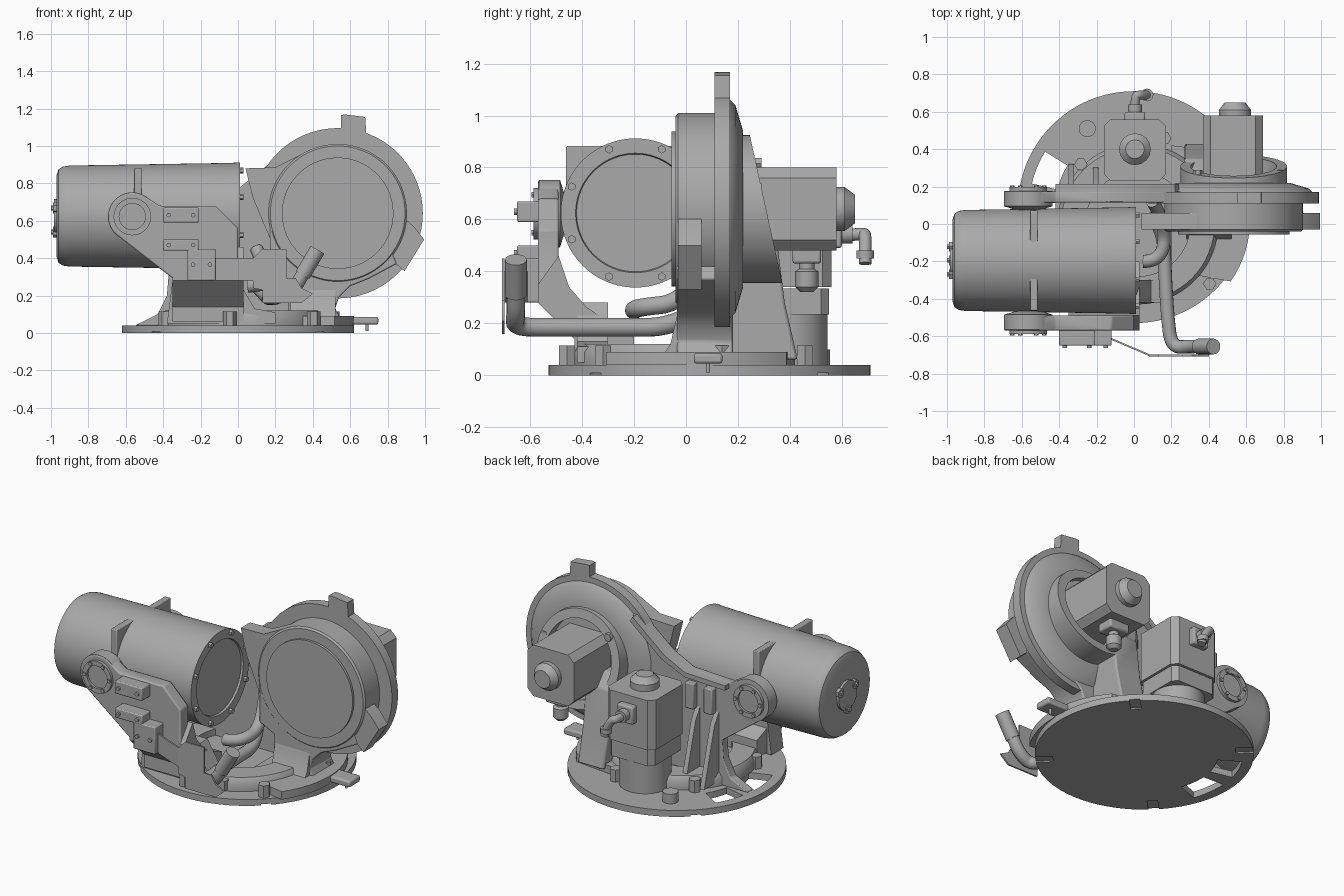
import bpy, bmesh, math
from mathutils import Vector, Matrix

old = bpy.data.objects.get("Cube")
if old:
    bpy.data.objects.remove(old)

grey = bpy.data.materials.new("machine_grey")
grey.use_nodes = True
grey.diffuse_color = (0.4, 0.4, 0.4, 1)
grey.node_tree.nodes["Principled BSDF"].inputs["Base Color"].default_value = (0.4, 0.4, 0.4, 1)

ROT = {"x": Matrix.Rotation(math.pi / 2, 4, "Y"),
       "y": Matrix.Rotation(-math.pi / 2, 4, "X"), "z": Matrix.Identity(4)}


def finish(name, bm, bevel=0):
    bmesh.ops.recalc_face_normals(bm, faces=bm.faces)
    mesh = bpy.data.meshes.new(name)
    bm.to_mesh(mesh)
    bm.free()
    ob = bpy.data.objects.new(name, mesh)
    bpy.context.collection.objects.link(ob)
    mesh.materials.append(grey)
    if bevel:
        mod = ob.modifiers.new("edge", "BEVEL")
        mod.width, mod.segments, mod.limit_method = bevel, 2, "ANGLE"
    return ob


def prism(name, pts, axis, a, b, bevel=0):
    """Extrude a 2D outline along an axis from a to b."""
    place = {"x": lambda u, v, w: (w, u, v), "y": lambda u, v, w: (u, w, v),
             "z": lambda u, v, w: (u, v, w)}[axis]
    bm = bmesh.new()
    face = bm.faces.new([bm.verts.new(place(u, v, a)) for u, v in pts])
    ext = bmesh.ops.extrude_face_region(bm, geom=[face])["geom"]
    shift = Vector(place(0, 0, b - a))
    bmesh.ops.translate(bm, vec=shift, verts=[g for g in ext if isinstance(g, bmesh.types.BMVert)])
    return finish(name, bm, bevel)


def box(name, lo, hi, bevel=0):
    return prism(name, [(lo[0], lo[1]), (hi[0], lo[1]), (hi[0], hi[1]), (lo[0], hi[1])],
                 "z", lo[2], hi[2], bevel)


def lathe(name, profile, axis, at, seg=64):
    """Spin (radius, height) points about an axis through a point."""
    bm = bmesh.new()
    vs = [bm.verts.new((r, 0, h)) for r, h in profile]
    for p, q in zip(vs, vs[1:]):
        bm.edges.new((p, q))
    bmesh.ops.spin(bm, geom=bm.verts[:] + bm.edges[:], cent=(0, 0, 0), axis=(0, 0, 1),
                   angle=math.tau, steps=seg, use_duplicate=False)
    bmesh.ops.remove_doubles(bm, verts=bm.verts, dist=1e-5)
    bmesh.ops.transform(bm, matrix=Matrix.Translation(at) @ ROT[axis], verts=bm.verts)
    return finish(name, bm)


def disc(name, r, a, b, axis, at, seg=48):
    return lathe(name, [(0, a), (r, a), (r, b), (0, b)], axis, at, seg)


def bolts(name, count, ring, r, a, b, axis, at, start=0):
    """A ring of hexagon bolt heads."""
    for i in range(count):
        t = start + math.tau * i / count
        off = ROT[axis] @ Vector((ring * math.cos(t), ring * math.sin(t), 0))
        disc(f"{name}_{i}", r, a, b, axis, Vector(at) + off, 6)


def tube(name, pts, r):
    cu = bpy.data.curves.new(name, "CURVE")
    cu.dimensions, cu.bevel_depth, cu.use_fill_caps = "3D", r, True
    cu.bevel_resolution = 6
    sp = cu.splines.new("NURBS")
    sp.points.add(len(pts) - 1)
    for p, co in zip(sp.points, pts):
        p.co = (*co, 1)
    sp.use_endpoint_u, sp.order_u = True, 3
    ob = bpy.data.objects.new(name, cu)
    bpy.context.collection.objects.link(ob)
    cu.materials.append(grey)


def cut(target, cutter):
    cutter.hide_render = True
    cutter.hide_set(True)
    mod = target.modifiers.new("cut", "BOOLEAN")
    mod.object, mod.operation, mod.solver = cutter, "DIFFERENCE", "EXACT"


def arc(cx, cy, r, a, b, n=40):
    return [(cx + r * math.cos(math.radians(a + (b - a) * i / n)),
             cy + r * math.sin(math.radians(a + (b - a) * i / n))) for i in range(n + 1)]


# Base plate with two windows and four underside slots
BC = (0, 0.09, 0)
base = disc("base_plate", 0.62, 0, 0.04, "z", BC, 96)
for i, (a, b) in enumerate([(148, 167), (177, 200)]):
    ring = arc(0, 0.09, 0.56, a, b, 8) + arc(0, 0.09, 0.42, b, a, 8)
    cut(base, prism(f"window_cutter_{i}", ring, "z", -0.1, 0.2))
for i in range(4):
    t = math.radians(45 + 90 * i)
    d, n = Vector((math.cos(t), math.sin(t))), Vector((-math.sin(t), math.cos(t)))
    c = Vector((0, 0.09))
    cut(base, prism(f"slot_cutter_{i}", [c + d * u + n * v for u, v in
        [(0.52, -0.03), (0.7, -0.03), (0.7, 0.03), (0.52, 0.03)]], "z", -0.1, 0.008))
lathe("turning_ring", [(0.28, 0.04), (0.43, 0.04), (0.43, 0.09), (0.41, 0.12), (0.28, 0.12), (0.28, 0.04)],
      "z", (0.02, 0, 0))
disc("ring_floor", 0.3, 0.04, 0.08, "z", (0.02, 0, 0))
bolts("ring_bolt", 6, 0.47, 0.035, 0.04, 0.115, "z", (0.06, 0, 0), 0.3)
box("stop_lug", (0.4, 0.03, 0.045), (0.75, 0.14, 0.085), 0.01)
disc("stop_pin", 0.008, 0.01, 0.06, "z", (0.69, 0.085, 0), 12)
prism("housing_foot", arc(0.05, 0.02, 0.57, -35, 40, 16) + [(0.2, 0.42), (0.2, -0.25)], "z", 0.04, 0.09)

# Balancer cylinder
CX = (0, -0.195, 0.625)
lathe("balancer_body", [(0, -0.97), (0.22, -0.97), (0.25, -0.96), (0.265, -0.935), (0.27, -0.9),
      (0.284, -0.04), (0.287, 0.012), (0.23, 0.012), (0.226, 0), (0, 0)], "x", CX, 96)
bolts("balancer_bolt", 8, 0.265, 0.016, 0, 0.03, "x", CX, math.pi / 8)
box("balancer_collar", (-0.555, -0.462, 0.6), (-0.515, 0.072, 0.882), 0.005)
disc("end_boss", 0.09, -0.985, -0.96, "x", CX)
bolts("end_boss_lobe", 3, 0.085, 0.03, -0.99, -0.96, "x", CX)
bolts("end_boss_bolt", 3, 0.085, 0.014, -1.0, -0.96, "x", CX)

# Trunnions on both sides of the cylinder
for side, s in (("front", -1), ("rear", 1)):
    at = (-0.565, -0.195, 0.622)
    lathe(f"{side}_trunnion", [(0, 0.25 * s), (0.13, 0.29 * s), (0.13, 0.37 * s), (0.1, 0.372 * s),
          (0.1, 0.392 * s), (0.07, 0.392 * s), (0.07, 0.378 * s), (0, 0.378 * s)], "y", at)
    bolts(f"{side}_trunnion_bolt", 6, 0.085, 0.012, min(s * 0.38, s * 0.4), max(s * 0.38, s * 0.4), "y", at)

# Front side frame with curved foot
prism("front_frame", arc(-0.565, 0.622, 0.13, 65, 225, 16) +
      [(-0.36, 0.3), (-0.33, 0.28), (0.03, 0.28), (0, 0.34), (0, 0.56), (-0.12, 0.68), (-0.42, 0.68)],
      "y", -0.57, -0.49, 0.008)
prism("front_foot", [(-0.57, 0.35), (-0.57, 0.28), (-0.43, 0.14), (-0.43, 0.06), (-0.2, 0.06), (-0.2, 0.17),
      (-0.3, 0.21), (-0.38, 0.26), (-0.45, 0.34), (-0.49, 0.46)], "x", -0.35, 0.03)
prism("front_foot_web", [(-0.38, 0.05), (-0.35, 0.28), (0, 0.28), (0.09, 0.13), (0.2, 0.11), (0.2, 0.05)],
      "y", -0.42, -0.3)

# Mounting pads and bent sheet bracket
for name, x0, x1, z0, z1 in (("upper_pad", -0.4, -0.21, 0.59, 0.67), ("middle_pad", -0.4, -0.21, 0.44, 0.5),
                             ("lower_pad", -0.27, -0.12, 0.28, 0.45)):
    box(name, (x0, -0.65, z0), (x1, -0.55, z1), 0.006)
    for x in (x0 + 0.03, x1 - 0.03):
        disc(f"{name}_bolt", 0.012, -0.662, -0.6, "y", (x, 0, (z0 + z1) / 2), 12)
prism("bracket_bend", [(-0.12, -0.62), (0.08, -0.705), (0.08, -0.695), (-0.12, -0.61)], "z", 0.28, 0.4)
prism("bracket_sheet", [(0.08, 0.4), (0.13, 0.45), (0.26, 0.45), (0.26, 0.29), (0.31, 0.29), (0.34, 0.24),
      (0.4, 0.21), (0.34, 0.16), (0.13, 0.16), (0.13, 0.23), (0.08, 0.24)], "y", -0.708, -0.698)

# Cable pipe
tube("cable_pipe", [(0.42, -0.655, 0.44), (0.36, -0.655, 0.34), (0.3, -0.655, 0.23), (0.2, -0.66, 0.185),
     (0.18, -0.5, 0.185), (0.165, -0.25, 0.185), (0.16, -0.05, 0.185), (0.1, 0.05, 0.25)], 0.036)
tube("pipe_sleeve", [(0.425, -0.655, 0.445), (0.39, -0.655, 0.385), (0.345, -0.655, 0.31)], 0.042)
tube("inner_hose", [(0.05, -0.2, 0.25), (0.15, -0.2, 0.26), (0.17, 0, 0.28), (0.1, 0.12, 0.45)], 0.035)

# Rear side frame joined to the gear housing flange
prism("rear_frame", arc(-0.565, 0.622, 0.13, 65, 225, 16) +
      [(-0.37, 0.32), (-0.38, 0.2), (-0.43, 0.1), (-0.55, 0.04), (0.5, 0.04), (0.5, 0.9), (0.22, 0.95),
       (0.1, 0.85), (0, 0.77), (-0.14, 0.7), (-0.42, 0.69)], "y", 0.115, 0.175, 0.006)
for i, x in enumerate((-0.33, -0.2)):
    box(f"rear_pad_{i}", (x, 0.17, 0.48), (x + 0.06, 0.215, 0.64), 0.006)
    prism(f"rear_rib_{i}", [(0.17, 0.5), (0.22, 0.42), (0.32, 0.06), (0.17, 0.06)], "x", x - 0.02, x + 0.01)
prism("rear_top_rim", [(-0.42, 0.66), (-0.14, 0.67), (0.02, 0.74), (0.24, 0.92), (0.22, 0.95), (0.1, 0.85),
      (0, 0.77), (-0.14, 0.7), (-0.42, 0.69)], "y", 0.17, 0.215)

# Gear housing
GC = (0.533, 0, 0.64)
disc("housing_flange", 0.455, 0.11, 0.17, "y", GC, 96)
lathe("housing_drum", [(0, -0.055), (0.298, -0.055), (0.298, -0.04), (0.36, -0.04), (0.37, -0.03),
      (0.37, 0.11), (0, 0.11)], "y", GC, 96)
lathe("housing_cone", [(0, 0.17), (0.42, 0.17), (0.4, 0.19), (0.3, 0.22), (0, 0.22)], "y", GC, 96)
prism("top_tab", [(0.55, 1.0), (0.55, 1.165), (0.57, 1.168), (0.68, 1.155), (0.69, 1.0)], "y", 0.11, 0.17)
prism("left_stop", [(0.04, 0.88), (0.2, 0.885), (0.35, 0.96), (0.4, 0.6), (0.25, 0.4), (0.19, 0.46),
      (0.08, 0.72)], "y", -0.03, 0.06)
prism("right_stop", [(0.7, 0.45), (0.8, 0.385), (0.85, 0.365), (0.89, 0.33), (0.995, 0.5), (0.94, 0.57),
      (0.88, 0.62)], "y", -0.03, 0.06)
prism("housing_pedestal", [(0.17, 0.6), (0.17, 0.33), (0.27, 0.28), (0.27, 0.05), (0.56, 0.05), (0.52, 0.13),
      (0.54, 0.19), (0.6, 0.25), (0.7, 0.29), (0.85, 0.37), (0.75, 0.6)], "y", -0.035, 0.18, 0.008)
prism("pedestal_flare", [(-0.1, 0.06), (-0.06, 0.12), (-0.03, 0.25), (0.1, 0.25), (0.1, 0.06)], "x", 0.28, 0.52)

# Slanted motor collar and its column
collar = lathe("motor_collar", [(0.23, 0.2), (0.285, 0.2), (0.285, 0.3), (0.23, 0.3), (0.23, 0.2)], "y", GC)
for v in collar.data.vertices:
    if v.co.y > 0.25:
        v.co.y = 0.37 - 0.22 * (v.co.z - 0.36)
bolts("collar_bolt", 3, 0.26, 0.025, 0.25, 0.29, "y", GC, -2.4)
prism("rear_column", [(0.17, 0.6), (0.28, 0.6), (0.35, 0.52), (0.38, 0.28), (0.43, 0.06), (0.17, 0.06)],
      "x", 0.27, 0.45, 0.01)


def chamfered(x0, x1, y0, y1, c):
    return [(x0 + c, y0), (x1 - c, y0), (x1, y0 + c), (x1, y1 - c),
            (x1 - c, y1), (x0 + c, y1), (x0, y1 - c), (x0, y0 + c)]


# Housing motor with plug and gland
prism("housing_motor", chamfered(0.37, 0.69, 0.48, 0.8, 0.04), "y", 0.2, 0.58)
lathe("motor_plug", [(0, 0.57), (0.085, 0.57), (0.085, 0.61), (0.055, 0.65), (0, 0.65)], "y", (0.54, 0, 0.64), 16)
box("motor_socket", (0.47, 0.41, 0.43), (0.61, 0.52, 0.49), 0.01)
lathe("motor_gland", [(0, 0.32), (0.025, 0.32), (0.045, 0.34), (0.045, 0.4), (0.03, 0.41), (0.03, 0.45)],
      "z", (0.54, 0.465, 0), 16)

# Turning motor standing on the ring
prism("turning_motor", chamfered(-0.16, 0.17, 0.23, 0.56, 0.035), "z", 0.34, 0.65)
prism("turning_motor_base", chamfered(-0.15, 0.16, 0.24, 0.55, 0.03), "z", 0.235, 0.335)
disc("turning_gearbox", 0.15, 0.04, 0.24, "z", (0.005, 0.395, 0))
lathe("turning_motor_plug", [(0, 0.64), (0.085, 0.64), (0.085, 0.69), (0.05, 0.725), (0, 0.725)],
      "z", (0.005, 0.4, 0), 16)
box("turning_socket", (-0.05, 0.55, 0.49), (0.06, 0.6, 0.6), 0.01)
disc("elbow_nut", 0.038, 0.59, 0.64, "y", (0.005, 0, 0.545), 12)
tube("elbow_fitting", [(0.005, 0.62, 0.54), (0.005, 0.685, 0.545), (0.03, 0.69, 0.54), (0.07, 0.69, 0.47),
     (0.08, 0.69, 0.43)], 0.024)
disc("elbow_ring", 0.034, 0.45, 0.48, "z", (0.07, 0.69, 0), 12)
disc("base_post", 0.045, 0.04, 0.1, "z", (-0.25, 0.51, 0), 24)

# Smooth round parts, keep edges sharp
bpy.ops.object.select_all(action="DESELECT")
for ob in bpy.context.scene.objects:
    if ob.type == "MESH" and grey.name in ob.data.materials and not ob.hide_render:
        ob.select_set(True)
        bpy.context.view_layer.objects.active = ob
bpy.ops.object.shade_smooth_by_angle(angle=math.radians(35))
